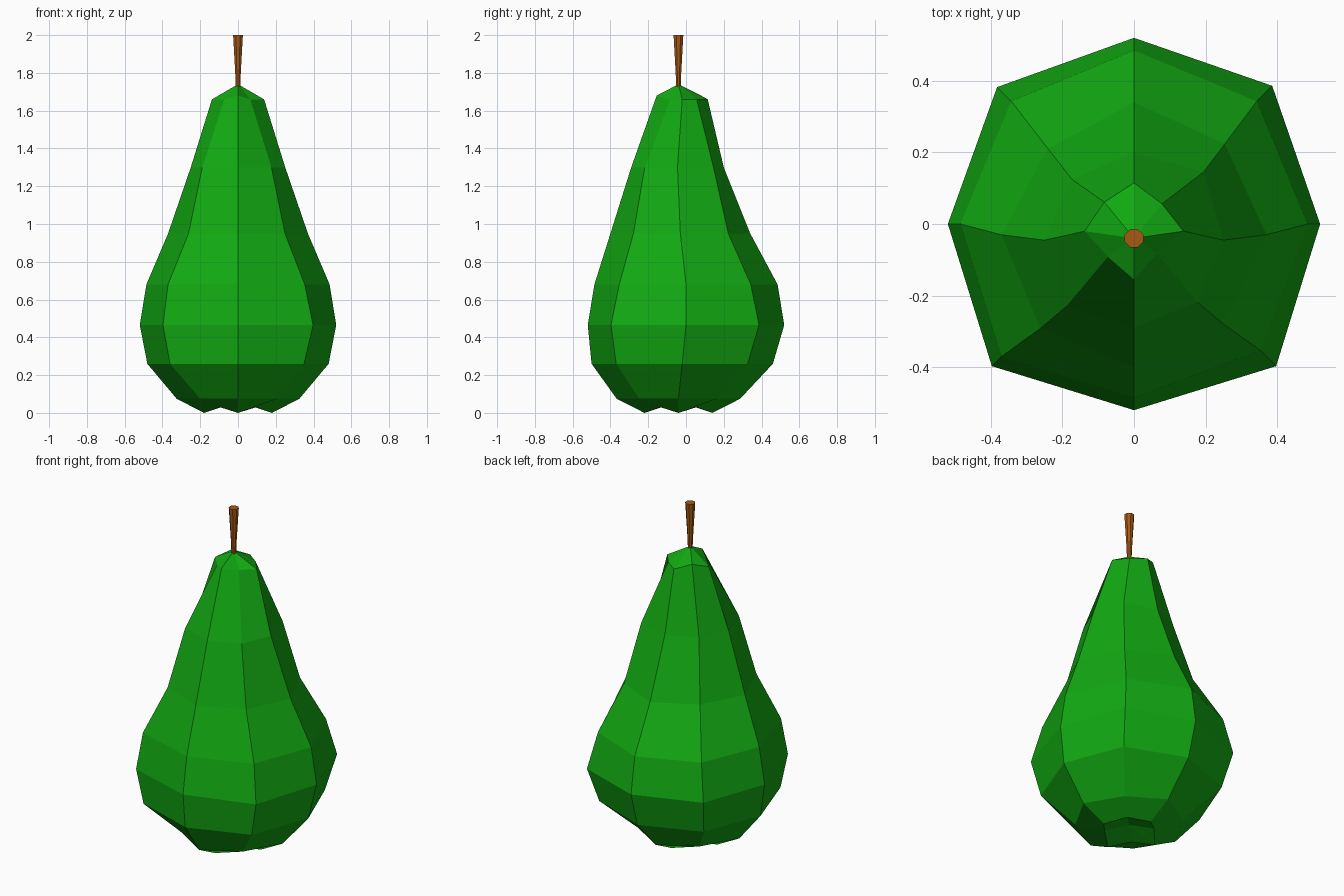
import bpy, bmesh, math

if "Cube" in bpy.data.objects:
    bpy.data.objects.remove(bpy.data.objects["Cube"])


def material(name, colour):
    m = bpy.data.materials.new(name)
    m.diffuse_color = (*colour, 1)
    m.use_nodes = True
    m.node_tree.nodes["Principled BSDF"].inputs["Base Color"].default_value = m.diffuse_color
    return m


def finish(name, bm, mat):
    bmesh.ops.recalc_face_normals(bm, faces=bm.faces)
    me = bpy.data.meshes.new(name)
    bm.to_mesh(me)
    bm.free()
    me.materials.append(mat)
    ob = bpy.data.objects.new(name, me)
    bpy.context.collection.objects.link(ob)
    return ob


def loft(bm, rings):
    for a, b in zip(rings, rings[1:]):
        for i in range(len(a)):
            j = (i + 1) % len(a)
            bm.faces.new((a[i], a[j], b[j], b[i]))


def fan(bm, ring, tip):
    v = bm.verts.new(tip)
    for i in range(len(ring)):
        bm.faces.new((ring[i], ring[(i + 1) % len(ring)], v))


green = material("pear green", (0.006, 0.40, 0.006))
brown = material("stem brown", (0.38, 0.10, 0.008))

# Pear body: z, x radius, y centre, y radius, corner scales (NE, NW, SW, SE)
profile = [
    (0.00, 0.18, -0.04, 0.18, 0.75, 0.75, 0.75, 0.75),
    (0.075, 0.325, -0.04, 0.327, 0.88, 0.90, 0.87, 0.90),
    (0.26, 0.48, -0.02, 0.48, 1.02, 1.02, 1.06, 1.03),
    (0.465, 0.52, 0.00, 0.52, 1.05, 1.04, 1.08, 1.08),
    (0.68, 0.485, 0.00, 0.485, 1.00, 1.00, 1.08, 1.03),
    (0.95, 0.37, -0.03, 0.37, 0.97, 0.92, 1.00, 0.95),
    (1.30, 0.25, -0.045, 0.245, 1.10, 0.98, 1.07, 1.00),
    (1.66, 0.138, -0.02, 0.135, 0.80, 0.85, 0.75, 0.66),
]
bm = bmesh.new()
rings = []
for z, rx, cy, ry, *corners in profile:
    ring = []
    for i in range(8):
        s = corners[i // 2] if i % 2 else 1
        a = i * math.pi / 4
        ring.append(bm.verts.new((rx * s * math.cos(a), cy + ry * s * math.sin(a), z)))
    rings.append(ring)
rings[-1][3].co.z = 1.69   # uneven shoulder
rings[-1][6].co.z = 1.68
for i in (1, 3, 5, 7):     # lobed base
    rings[0][i].co.z = 0.03
loft(bm, rings)
fan(bm, rings[-1], (0, -0.04, 1.74))
fan(bm, rings[0], (0, -0.04, 0.06))
finish("pear_body", bm, green)

# Flared stem
bm = bmesh.new()
rings = [[bm.verts.new((r * math.cos(k * math.pi / 4 + math.pi / 8),
                        -0.04 + r * math.sin(k * math.pi / 4 + math.pi / 8), z))
          for k in range(8)]
         for z, r in ((1.70, 0.012), (1.80, 0.016), (2.00, 0.028))]
loft(bm, rings)
bm.faces.new(rings[0])
bm.faces.new(rings[-1])
finish("stem", bm, brown)
